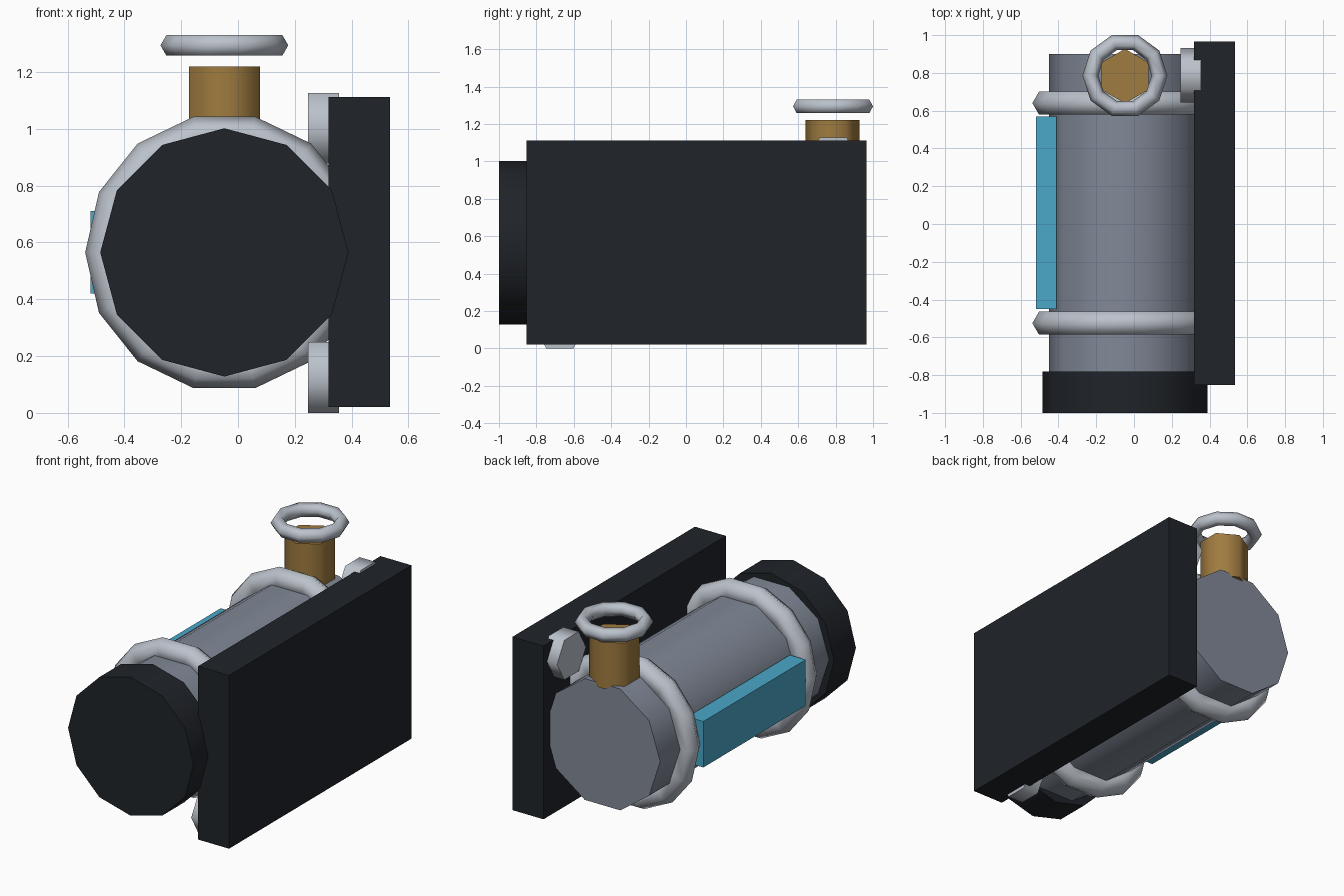
import bpy
from math import radians, pi

if "Cube" in bpy.data.objects:
    bpy.data.objects.remove(bpy.data.objects["Cube"])


def material(name, rgb):
    m = bpy.data.materials.new(name)
    m.diffuse_color = (*rgb, 1)
    m.use_nodes = True
    m.node_tree.nodes["Principled BSDF"].inputs["Base Color"].default_value = m.diffuse_color
    return m


steel = material("steel", (0.22, 0.25, 0.31))
silver = material("silver", (0.50, 0.54, 0.60))
black = material("black", (0.014, 0.017, 0.022))
brass = material("brass", (0.35, 0.20, 0.05))
cyan = material("cyan", (0.07, 0.39, 0.58))

ALONG_X = (0, pi / 2, 0)
ALONG_Y = (0, pi / 2, pi / 2)
UP = (0, 0, 0)


def finish(name, mat, smooth=True):
    ob = bpy.context.object
    ob.name = name
    ob.data.materials.append(mat)
    if smooth:
        bpy.ops.object.shade_smooth_by_angle(angle=radians(65))
    return ob


def cylinder(name, mat, sides, r, length, loc, rot):
    bpy.ops.mesh.primitive_cylinder_add(vertices=sides, radius=r, depth=length,
                                        location=loc, rotation=rot)
    return finish(name, mat)


def ring(name, mat, sides, r, tube, loc, rot):
    bpy.ops.mesh.primitive_torus_add(major_segments=sides, minor_segments=6,
                                     major_radius=r, minor_radius=tube,
                                     location=loc, rotation=rot)
    return finish(name, mat)


def box(name, mat, lo, hi):
    bpy.ops.mesh.primitive_cube_add(size=1, location=[(a + b) / 2 for a, b in zip(lo, hi)])
    ob = finish(name, mat, smooth=False)
    ob.scale = [b - a for a, b in zip(lo, hi)]
    return ob


CX, CZ = -0.048, 0.565  # tank axis

# Tank body and dark end cap
cylinder("tank", steel, 10, 0.402, 1.75, (CX, 0.025, CZ), ALONG_Y)
cylinder("end_cap", black, 12, 0.437, 0.218, (CX, -0.891, CZ), ALONG_Y)

# Retaining bands around the tank
for name, y in (("front_band", -0.525), ("rear_band", 0.64)):
    ring(name, silver, 14, 0.42, 0.07, (CX, y, CZ), (pi / 2, 0, 0))

# Brass valve with handwheel
cylinder("valve", brass, 6, 0.144, 0.29, (CX, 0.783, 1.075), UP)
ring("handwheel", silver, 10, 0.183, 0.042, (CX, 0.786, 1.294), UP)

# Mounting plate with two bolts at opposite corners
box("mounting_plate", black, (0.318, -0.853, 0.02), (0.535, 0.965, 1.112))
for name, y, z in (("upper_bolt", 0.787, 1.002), ("lower_bolt", -0.675, 0.125)):
    cylinder(name, silver, 6, 0.144, 0.108, (0.301, y, z), ALONG_X)

# Coloured side panel
box("side_panel", cyan, (-0.52, -0.45, 0.42), (-0.41, 0.57, 0.71))
